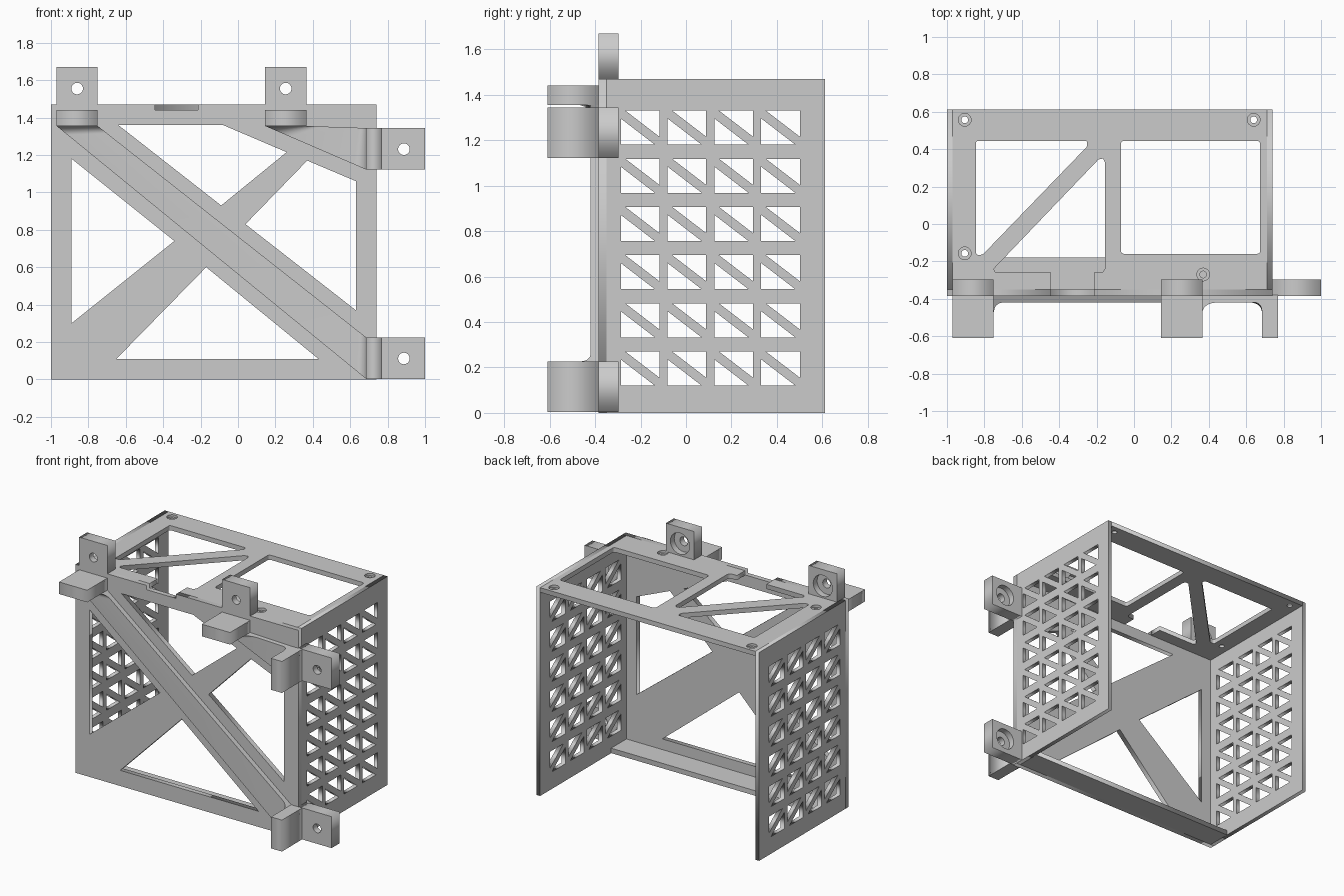
import bpy, bmesh
from math import sin, cos, pi
from mathutils import Matrix, Vector

if "Cube" in bpy.data.objects:
    bpy.data.objects.remove(bpy.data.objects["Cube"])

# local (u, v, depth) axes for each drawing plane
PLANES = {
    "xz": Matrix(((1, 0, 0), (0, 0, -1), (0, 1, 0))),
    "yz": Matrix(((0, 0, 1), (1, 0, 0), (0, 1, 0))),
    "xy": Matrix.Identity(3),
}


def plate(name, loops, plane, lo, hi):
    """Filled outline with holes, extruded between two depths."""
    cu = bpy.data.curves.new(name, 'CURVE')
    cu.dimensions = '2D'
    cu.fill_mode = 'BOTH'
    cu.extrude = (hi - lo) / 2
    for loop in loops:
        sp = cu.splines.new('POLY')
        sp.points.add(len(loop) - 1)
        for p, (u, v) in zip(sp.points, loop):
            p.co = (u, v, 0, 1)
        sp.use_cyclic_u = True
    ob = bpy.data.objects.new(name, cu)
    bpy.context.collection.objects.link(ob)
    m = PLANES[plane]
    mid = (lo + hi) / 2
    axis = {"xz": (0, 1, 0), "yz": (1, 0, 0), "xy": (0, 0, 1)}[plane]
    ob.matrix_world = Matrix.Translation(Vector(axis) * mid) @ m.to_4x4()
    bpy.ops.object.select_all(action='DESELECT')
    ob.select_set(True)
    bpy.context.view_layer.objects.active = ob
    bpy.ops.object.convert(target='MESH')
    return bpy.context.object


def rect(u0, v0, u1, v1):
    return [(u0, v0), (u1, v0), (u1, v1), (u0, v1)]


def circle(u, v, r, n=24):
    return [(u + r * cos(2 * pi * i / n), v + r * sin(2 * pi * i / n)) for i in range(n)]


def rounded(pts, r=0.02):
    out = []
    for i, p in enumerate(pts):
        p = Vector(p)
        a = p + (Vector(pts[i - 1]) - p).normalized() * r
        b = p + (Vector(pts[(i + 1) % len(pts)]) - p).normalized() * r
        for k in range(5):
            t = k / 4
            out.append(tuple(a * (1 - t) ** 2 + p * 2 * t * (1 - t) + b * t * t))
    return out


def box(name, x0, y0, z0, x1, y1, z1):
    return plate(name, [rect(x0, y0, x1, y1)], "xy", z0, z1)


def brace(name, a0, b0, a1, b1, f0, f1):
    """Raised strip on the front that flares out in a fillet at both ends."""
    steps = [(f0 * i / 8, 1 - i / 8) for i in range(9)]
    steps += [(1 - f1 * i / 8, 1 - i / 8) for i in range(8, -1, -1)]
    bm = bmesh.new()
    rings = []
    for t, s in steps:
        y = -0.42 - 0.05 * (1 - (1 - s * s) ** 0.5)
        a = Vector(a0).lerp(Vector(a1), t)
        b = Vector(b0).lerp(Vector(b1), t)
        rings.append([bm.verts.new((p.x, d, p.y)) for p, d in
                      ((a, -0.38), (a, y), (b, y), (b, -0.38))])
    for r, q in zip(rings, rings[1:]):
        for i in range(4):
            j = (i + 1) % 4
            bm.faces.new((r[i], r[j], q[j], q[i]))
    bm.faces.new(rings[0])
    bm.faces.new(rings[-1])
    bmesh.ops.recalc_face_normals(bm, faces=bm.faces)
    me = bpy.data.meshes.new(name)
    bm.to_mesh(me)
    bm.free()
    ob = bpy.data.objects.new(name, me)
    bpy.context.collection.objects.link(ob)
    bpy.ops.object.select_all(action='DESELECT')
    ob.select_set(True)
    bpy.context.view_layer.objects.active = ob
    bpy.ops.object.shade_smooth_by_angle(angle=0.5)


def screw_tab(name, x0, z0, x1, z1, cx, cz):
    """Upright tab with a bolt hole, counterbored from behind."""
    edge = rect(x0, z0, x1, z1)
    plate(name + "_front", [edge, circle(cx, cz, 0.031)], "xz", -0.385, -0.34)
    plate(name + "_back", [edge, circle(cx, cz, 0.075)], "xz", -0.34, -0.297)


# front plate with crossed-bar windows and a notch in the top edge
plate("front_plate", [
    [(-1, 0), (0.74, 0), (0.74, 1.47), (-0.215, 1.47), (-0.215, 1.44),
     (-0.445, 1.44), (-0.445, 1.47), (-1, 1.47)],
    [(-0.64, 1.36), (-0.08, 1.36), (0.26, 1.215), (-0.09, 0.93)],
    [(-0.89, 1.18), (-0.34, 0.74), (-0.89, 0.30)],
    [(-0.65, 0.11), (0.43, 0.11), (-0.17, 0.60)],
    [(0.63, 1.06), (0.37, 1.17), (0.04, 0.83), (0.63, 0.37)],
], "xz", -0.385, -0.35)

# side panels with a grid of paired triangular vents
vents = []
for c in range(4):
    for r in range(6):
        y, z = -0.287 + 0.206 * c, 0.12 + 0.212 * r
        vents.append([(y, z), (y + 0.15, z), (y, z + 0.115)])
        vents.append([(y + 0.02, z + 0.15), (y + 0.17, z + 0.15), (y + 0.17, z + 0.035)])
for name, x in (("left_panel", -1), ("right_panel", 0.71)):
    plate(name, [rect(-0.35, 0, 0.612, 1.47)] + vents, "yz", x, x + 0.03)

# top plate: two layers make the countersunk screw holes
outline = [(-0.97, -0.35), (-0.445, -0.35), (-0.445, -0.26), (-0.74, -0.26),
           (-0.75, -0.24), (-0.19, 0.345), (-0.165, 0.35), (-0.155, 0.33),
           (-0.155, -0.24), (-0.17, -0.26), (-0.215, -0.26), (-0.215, -0.35),
           (0.71, -0.35), (0.71, 0.612), (-0.97, 0.612)]
openings = [rounded(rect(-0.07, -0.16, 0.675, 0.445)),
            rounded([(-0.845, 0.445), (-0.25, 0.445), (-0.25, 0.415),
                     (-0.81, -0.165), (-0.845, -0.165)], 0.013)]
for name, r, lo, hi in (("top_plate_lower", 0.018, 1.437, 1.453),
                        ("top_plate_upper", 0.034, 1.453, 1.47)):
    screws = [circle(x, y, r) for x, y in
              ((-0.905, 0.557), (0.64, 0.557), (-0.905, -0.157), (0.37, -0.27))]
    plate(name, [outline] + openings + screws, "xy", lo, hi)

# inward ledge along the bottom of the front
box("bottom_ledge", -0.97, -0.35, 0, 0.71, -0.18, 0.035)

# upper mounting lugs
for i, x in enumerate((-0.97, 0.145)):
    screw_tab(f"upper_tab_{i}", x, 1.47, x + 0.22, 1.67, x + 0.11, 1.555)
    box(f"upper_block_{i}", x, -0.61, 1.355, x + 0.22, -0.38, 1.44)

# side mounting lugs
for i, z in enumerate((0.003, 1.122)):
    screw_tab(f"side_tab_{i}", 0.74, z, 1.0, z + 0.222, 0.887, z + 0.109)
    box(f"side_block_{i}", 0.685, -0.61, z, 0.77, -0.38, z + 0.222)

# diagonal braces joining the lugs
brace("long_brace", (-0.97, 1.355), (-0.75, 1.355), (0.685, 0.003), (0.685, 0.225), 0.035, 0.03)
brace("short_brace", (0.145, 1.355), (0.365, 1.355), (0.685, 1.122), (0.685, 1.344), 0.25, 0.12)
